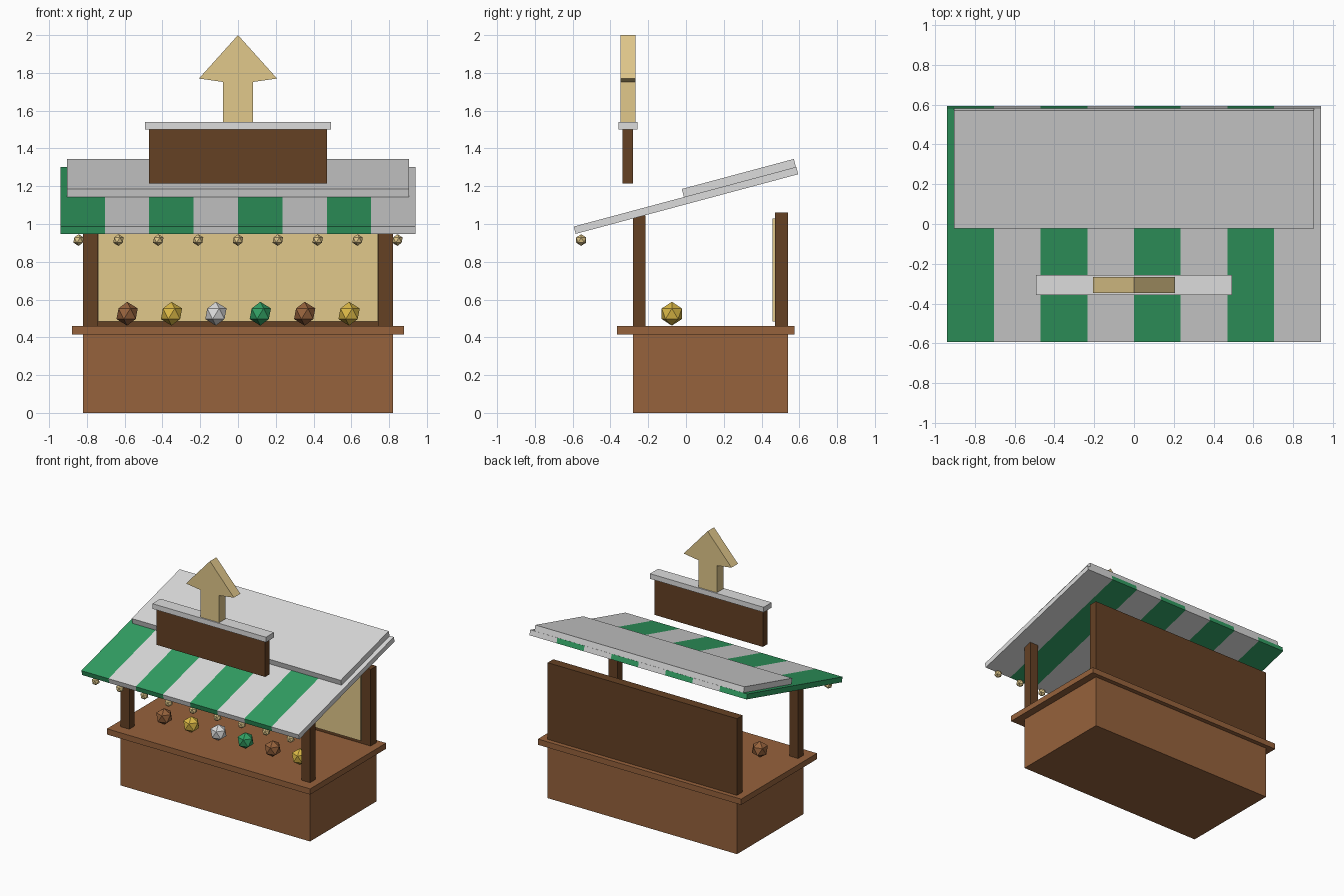
import bpy, bmesh, math
from mathutils import Matrix, Vector

cube = bpy.data.objects.get("Cube")
if cube:
    bpy.data.objects.remove(cube, do_unlink=True)


def material(name, hex_code):
    """Flat material from an sRGB hex code, stored as linear values."""
    srgb = [int(hex_code[i:i + 2], 16) / 255 for i in (0, 2, 4)]
    lin = [((c + 0.055) / 1.055) ** 2.4 for c in srgb]
    mat = bpy.data.materials.new(name)
    mat.use_nodes = True
    mat.diffuse_color = (*lin, 1)
    mat.node_tree.nodes["Principled BSDF"].inputs["Base Color"].default_value = (*lin, 1)
    return mat


wood = material("wood brown", "96623c")
dark = material("dark wood", "654124")
tan = material("pale tan", "e1c88b")
white = material("off white", "dcdcdc")
green = material("awning green", "32a064")
yellow = material("yellow", "dcb946")


def finish(name, bm, *mats):
    mesh = bpy.data.meshes.new(name)
    bmesh.ops.recalc_face_normals(bm, faces=bm.faces)
    bm.to_mesh(mesh)
    bm.free()
    for m in mats:
        mesh.materials.append(m)
    obj = bpy.data.objects.new(name, mesh)
    bpy.context.collection.objects.link(obj)
    return obj


def box_bm(x, y, z):
    """Box mesh from three (min, max) ranges."""
    bm = bmesh.new()
    bmesh.ops.create_cube(bm, size=1)
    size = [b - a for a, b in (x, y, z)]
    mid = [(a + b) / 2 for a, b in (x, y, z)]
    bmesh.ops.transform(bm, verts=bm.verts,
                        matrix=Matrix.Translation(mid) @ Matrix.Diagonal((*size, 1)))
    return bm


def box(name, mat, x, y, z):
    return finish(name, box_bm(x, y, z), mat)


def gem(name, mat, radius, loc):
    bm = bmesh.new()
    bmesh.ops.create_icosphere(bm, subdivisions=1, radius=radius)
    finish(name, bm, mat).location = loc


# Counter
box("counter_base", wood, (-0.82, 0.82), (-0.28, 0.54), (0, 0.42))
box("counter_top", wood, (-0.88, 0.88), (-0.365, 0.575), (0.415, 0.46))

# Front posts, back wall and its pale lining
for side, s in (("left", 1), ("right", -1)):
    xs = sorted((s * 0.745, s * 0.82))
    box(f"front_post_{side}", dark, xs, (-0.28, -0.215), (0.42, 1.045))
box("back_wall", dark, (-0.82, 0.82), (0.47, 0.54), (0.42, 1.06))
box("back_panel", tan, (-0.74, 0.74), (0.457, 0.475), (0.485, 1.03))

# Sloped striped awning, cut into eight bands coloured alternately
tilt = Matrix.Translation((0, 0, 1.125)) @ Matrix.Rotation(math.radians(15), 4, 'X')
half, bands = 0.94, 8
width = 2 * half / bands
bm = box_bm((-half, half), (-0.61, 0.61), (-0.02, 0.02))
for i in range(1, bands):
    bmesh.ops.bisect_plane(bm, geom=bm.verts[:] + bm.edges[:] + bm.faces[:],
                           plane_co=(-half + i * width, 0, 0), plane_no=(1, 0, 0))
for f in bm.faces:
    band = int((f.calc_center_median().x + half) / width)
    f.material_index = min(band, bands - 1) % 2
finish("awning", bm, green, white).matrix_world = tilt

# Plain slab over the rear half of the awning
box("roof_slab", white, (-0.905, 0.905), (-0.006, 0.608), (0.02, 0.064)).matrix_world = tilt

# Sign board, cap and arrow
box("sign_board", dark, (-0.47, 0.47), (-0.335, -0.28), (1.215, 1.5))
box("sign_cap", white, (-0.492, 0.492), (-0.357, -0.257), (1.5, 1.54))
right_side = [(0.08, 1.54), (0.08, 1.752), (0.207, 1.77)]
outline = right_side + [(0, 2.0)] + [(-x, z) for x, z in reversed(right_side)]
bm = bmesh.new()
face = bm.faces.new([bm.verts.new((x, -0.347, z)) for x, z in outline])
ext = bmesh.ops.extrude_face_region(bm, geom=[face])
bmesh.ops.translate(bm, vec=Vector((0, 0.08, 0)),
                    verts=[v for v in ext["geom"] if isinstance(v, bmesh.types.BMVert)])
finish("sign_arrow", bm, tan)

# Goods on the counter
for i, mat in enumerate((wood, yellow, white, green, wood, yellow)):
    gem(f"goods_{i + 1}", mat, 0.063, (-0.587 + i * 0.235, -0.075, 0.525))

# Lights along the awning's front edge
for i in range(9):
    gem(f"hanging_light_{i + 1}", tan, 0.031, ((i - 4) * 0.211, -0.555, 0.915))
